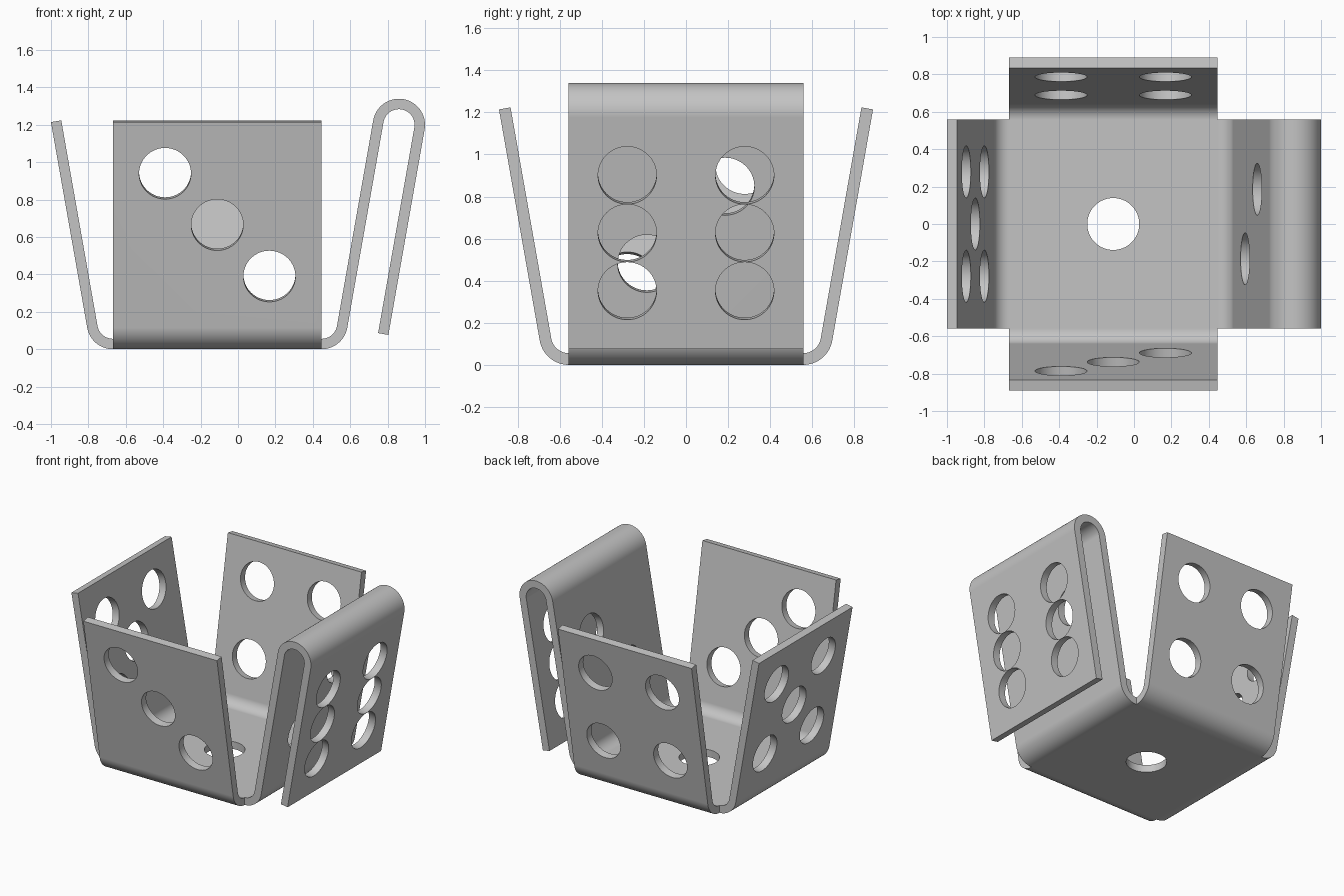
import bpy, bmesh
from math import sin, cos, pi, radians
from mathutils import Vector, Matrix

old = bpy.data.objects.get("Cube")
if old:
    bpy.data.objects.remove(old)

# Sheet dimensions: everything is a multiple of the sheet thickness
T = 2 / 35.85
HALF = 10 * T          # half the base width
BEND = 2 * T           # bend radius at the middle of the sheet
PANEL = 20 * T         # flat length of each panel
HOLE = 2.49 * T
TILT = radians(80)
CENTRE = Vector((-1.99 * T, 0, 0))

steel = bpy.data.materials.new("light grey steel")
steel.use_nodes = True
steel.diffuse_color = (0.55, 0.55, 0.55, 1)
steel.node_tree.nodes["Principled BSDF"].inputs["Base Color"].default_value = (0.55, 0.55, 0.55, 1)

sheet = bmesh.new()
cutters = bmesh.new()


def quad(*points):
    sheet.faces.new([sheet.verts.new(p) for p in points])


def punch(matrix):
    bmesh.ops.create_cone(cutters, cap_ends=True, segments=64, radius1=HOLE,
                          radius2=HOLE, depth=2 * T, matrix=matrix)


def arm(turn, steps):
    """Bend a strip out of one base edge; steps are (bend angle, hole spots)."""
    frame = Matrix.Translation(CENTRE) @ Matrix.Rotation(turn, 4, 'Z')
    pos, heading = Vector((HALF, 0, T / 2)), 0.0
    rings = []

    def normal():
        return Vector((-sin(heading), 0, cos(heading)))

    def add_ring():
        n = normal() * T / 2
        side = Vector((0, HALF, 0))
        rings.append([frame @ p for p in
                      (pos - n - side, pos - n + side, pos + n + side, pos + n - side)])

    add_ring()
    for angle, spots in steps:
        # curved part
        count = round(abs(angle) / radians(5))
        sign = 1 if angle > 0 else -1
        pivot = pos + normal() * BEND * sign
        for _ in range(count):
            heading += angle / count
            pos = pivot - normal() * BEND * sign
            add_ring()
        # flat part, with its punched holes
        along = Vector((cos(heading), 0, sin(heading)))
        middle = pos + along * PANEL / 2
        for across, up in spots:
            spot = middle + along * up * T + Vector((0, across * T, 0))
            punch(frame @ Matrix.Translation(spot) @ Matrix.Rotation(-heading, 4, 'Y'))
        pos = pos + along * PANEL
        add_ring()

    # skin the strip and close its free end
    for a, b in zip(rings, rings[1:]):
        for i in range(4):
            j = (i + 1) % 4
            quad(a[i], a[j], b[j], b[i])
    quad(*rings[-1])


# Base plate with one hole
for z in (0, T):
    quad(*[CENTRE + Vector((x * HALF, y * HALF, z))
           for x, y in ((-1, -1), (1, -1), (1, 1), (-1, 1))])
punch(Matrix.Translation(CENTRE + Vector((0, 0, T / 2))))

# Hole layouts, as (across, up) in sheet thicknesses
two = [(s * 10 / 3, s * 10 / 3) for s in (-1, 1)]
three = [(-5 * s, 5 * s) for s in (-1, 0, 1)]
four = [(x, y) for x in (-5, 5) for y in (-5, 5)]
five = four + [(0, 0)]
six = [(x, y) for x in (-5, 5) for y in (-5, 0, 5)]

# Left wall folds over into a hanging flap; the others are plain
arm(0, [(TILT, two), (-pi, six)])
arm(-pi / 2, [(TILT, three)])
arm(pi / 2, [(TILT, four)])
arm(pi, [(TILT, five)])

bmesh.ops.remove_doubles(sheet, verts=sheet.verts, dist=1e-4)
bmesh.ops.recalc_face_normals(sheet, faces=sheet.faces)


def make_object(name, bm):
    mesh = bpy.data.meshes.new(name)
    bm.to_mesh(mesh)
    bm.free()
    mesh.materials.append(steel)
    obj = bpy.data.objects.new(name, mesh)
    bpy.context.scene.collection.objects.link(obj)
    return obj


body = make_object("folded_sheet", sheet)
tool = make_object("hole_cutters", cutters)
tool.hide_render = True

# Punch the holes, then drop the cutters
cut = body.modifiers.new("holes", 'BOOLEAN')
cut.operation = 'DIFFERENCE'
cut.solver = 'EXACT'
cut.object = tool
bpy.ops.object.select_all(action='DESELECT')
body.select_set(True)
bpy.context.view_layer.objects.active = body
bpy.ops.object.modifier_apply(modifier=cut.name)
bpy.data.objects.remove(tool)

# Smooth bends and hole walls, crisp sheet edges
bpy.ops.object.shade_smooth_by_angle(angle=radians(30))
weighted = body.modifiers.new("flat_panels", 'WEIGHTED_NORMAL')
weighted.keep_sharp = True
